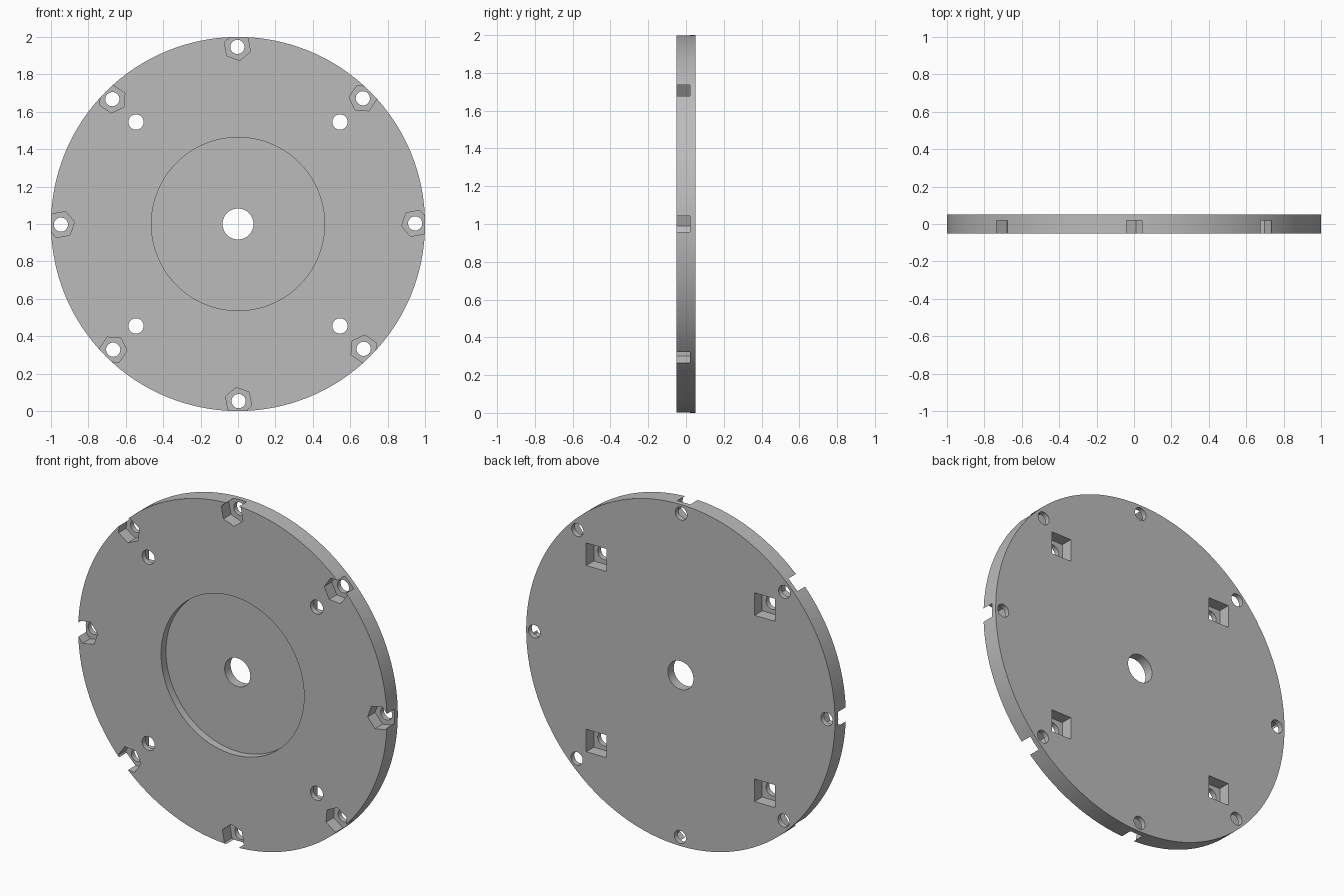
import bpy
import bmesh
from math import radians, pi, cos, sin, sqrt
from mathutils import Matrix, Vector

cube = bpy.data.objects.get("Cube")
if cube:
    bpy.data.objects.remove(cube, do_unlink=True)

FRONT, BACK = -0.05, 0.05
CENTRE_Z = 1.0
POCKET = 0.07            # depth of the nut pockets
BOLT_CIRCLE = 0.947
INNER = 0.545            # offset of the four inner bolts

grey = bpy.data.materials.new("plain grey")
grey.use_nodes = True
colour = (0.5, 0.5, 0.5, 1)
grey.diffuse_color = colour
grey.node_tree.nodes["Principled BSDF"].inputs["Base Color"].default_value = colour


def prism(bm, x, z, radius, y0, y1, sides, angle=0.0):
    """Prism along y, with its first corner at the given angle in the xz plane."""
    place = (Matrix.Translation((x, (y0 + y1) / 2, CENTRE_Z + z))
             @ Matrix.Rotation(-angle, 4, 'Y') @ Matrix.Rotation(pi / 2, 4, 'X')
             @ Matrix.Rotation(pi / 2, 4, 'Z') @ Matrix.Rotation(-pi / 2, 4, 'Z'))
    made = bmesh.ops.create_cone(bm, cap_ends=True, segments=sides, radius1=radius,
                                 radius2=radius, depth=y1 - y0)["verts"]
    # put a corner on local +x whatever the primitive's start angle
    first = made[0].co
    start = Vector((1, 0)).angle_signed(Vector((first.x, first.y)))
    bmesh.ops.transform(bm, matrix=place @ Matrix.Rotation(start, 4, 'Z'), verts=made)


def finish(bm, name):
    bmesh.ops.recalc_face_normals(bm, faces=bm.faces)
    mesh = bpy.data.meshes.new(name)
    bm.to_mesh(mesh)
    bm.free()
    mesh.materials.append(grey)
    obj = bpy.data.objects.new(name, mesh)
    bpy.context.collection.objects.link(obj)
    return obj


# Round plate
bm = bmesh.new()
prism(bm, 0, 0, 1.0, FRONT, BACK, 128)
plate = finish(bm, "round_plate")

outer = [radians(45 * i + 0.2) for i in range(8)]
inner = [(sx * INNER, sz * INNER) for sx in (-1, 1) for sz in (-1, 1)]

# Pockets: round recess and hex nuts in the front, square nuts in the back
bm = bmesh.new()
prism(bm, 0, 0, 0.463, FRONT - 0.1, FRONT + 0.045, 96)
for a in outer:
    prism(bm, BOLT_CIRCLE * cos(a), BOLT_CIRCLE * sin(a), 0.074,
          FRONT - 0.1, FRONT + POCKET, 6, a + radians(10))
for x, z in inner:
    prism(bm, x, z, 0.066 * sqrt(2), BACK - POCKET, BACK + 0.1, 4, pi / 4)
pockets = finish(bm, "pocket_cutter")

# Through holes: shaft in the middle, bolts around it
bm = bmesh.new()
prism(bm, 0, 0, 0.083, FRONT - 0.2, BACK + 0.2, 48)
for a in outer:
    prism(bm, BOLT_CIRCLE * cos(a), BOLT_CIRCLE * sin(a), 0.038,
          FRONT - 0.2, BACK + 0.2, 32)
for x, z in inner:
    prism(bm, x, z, 0.041, FRONT - 0.2, BACK + 0.2, 32)
holes = finish(bm, "hole_cutter")

# Cut the plate, then drop the cutters
bpy.ops.object.select_all(action='DESELECT')
plate.select_set(True)
bpy.context.view_layer.objects.active = plate
for cutter in (pockets, holes):
    cutter.hide_render = True
    mod = plate.modifiers.new(cutter.name, 'BOOLEAN')
    mod.operation = 'DIFFERENCE'
    mod.solver = 'EXACT'
    mod.object = cutter
    bpy.ops.object.modifier_apply(modifier=mod.name)
    bpy.data.objects.remove(cutter, do_unlink=True)

bpy.ops.object.shade_smooth_by_angle(angle=radians(30))
